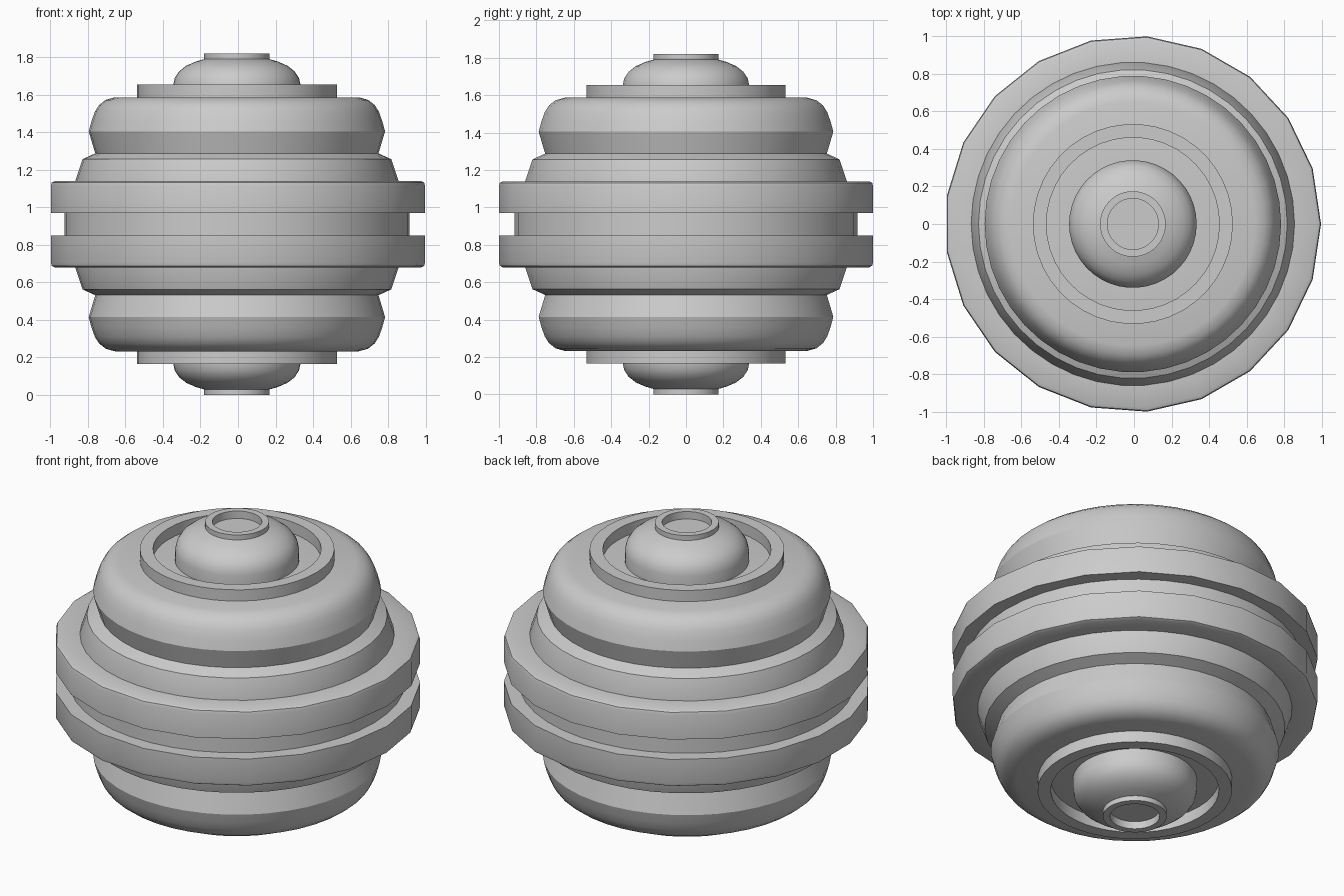
import bpy, bmesh, math

if "Cube" in bpy.data.objects:
    bpy.data.objects.remove(bpy.data.objects["Cube"])

AXIS_X = -0.006   # the odd-sided rings put the axis slightly off centre
HEIGHT = 1.82


def lathe(name, profile, sides, flip=False, closed=False):
    """Revolve (radius, z) points around the axis; flip mirrors to the lower half."""
    bm = bmesh.new()
    rows = []
    for r, z in profile:
        z = HEIGHT - z if flip else z
        if r == 0:
            rows.append([bm.verts.new((AXIS_X, 0, z))] * sides)
        else:
            rows.append([bm.verts.new((AXIS_X + r * math.cos(2 * math.pi * i / sides),
                                       r * math.sin(2 * math.pi * i / sides), z))
                         for i in range(sides)])
    pairs = list(zip(rows, rows[1:]))
    if closed:
        pairs.append((rows[-1], rows[0]))
    for a, b in pairs:
        for i in range(sides):
            j = (i + 1) % sides
            corners = list(dict.fromkeys((a[i], a[j], b[j], b[i])))
            bm.faces.new(corners)
    bmesh.ops.recalc_face_normals(bm, faces=bm.faces)
    mesh = bpy.data.meshes.new(name)
    bm.to_mesh(mesh)
    bm.free()
    ob = bpy.data.objects.new(name, mesh)
    bpy.context.collection.objects.link(ob)
    bpy.ops.object.select_all(action='DESELECT')
    ob.select_set(True)
    bpy.context.view_layer.objects.active = ob
    bpy.ops.object.shade_smooth_by_angle(angle=math.radians(30))
    return ob


# stepped shoulder and rounded drum, with the flat cap under the dome
shell = [(0.92, 0.91), (0.92, 1.06), (0.862, 1.12), (0.862, 1.14), (0.823, 1.257), (0.755, 1.288),
         (0.79, 1.405), (0.775, 1.46), (0.757, 1.51), (0.735, 1.545), (0.70, 1.573),
         (0.65, 1.587), (0.30, 1.587)]
# coarse outer ring
band = [(0.84, 0.97), (1.003, 0.97), (1.003, 1.115), (0.998, 1.132), (0.982, 1.14), (0.84, 1.14)]
# raised rim around the dome
rim = [(0.461, 1.57), (0.533, 1.57), (0.533, 1.655), (0.461, 1.655)]
# dome with a small hollow collar on top
dome = [(0.34, 1.57), (0.34, 1.65), (0.331, 1.69), (0.308, 1.725), (0.27, 1.755),
        (0.22, 1.777), (0.175, 1.79), (0.175, 1.82), (0.136, 1.82), (0.136, 1.775), (0, 1.775)]

for label, flip in (("upper", False), ("lower", True)):
    lathe(label + "_shell", shell, 42, flip)
    lathe(label + "_outer_ring", band, 21, flip, closed=True)
    lathe(label + "_rim", rim, 42, flip, closed=True)
    lathe(label + "_dome", dome, 42, flip)
